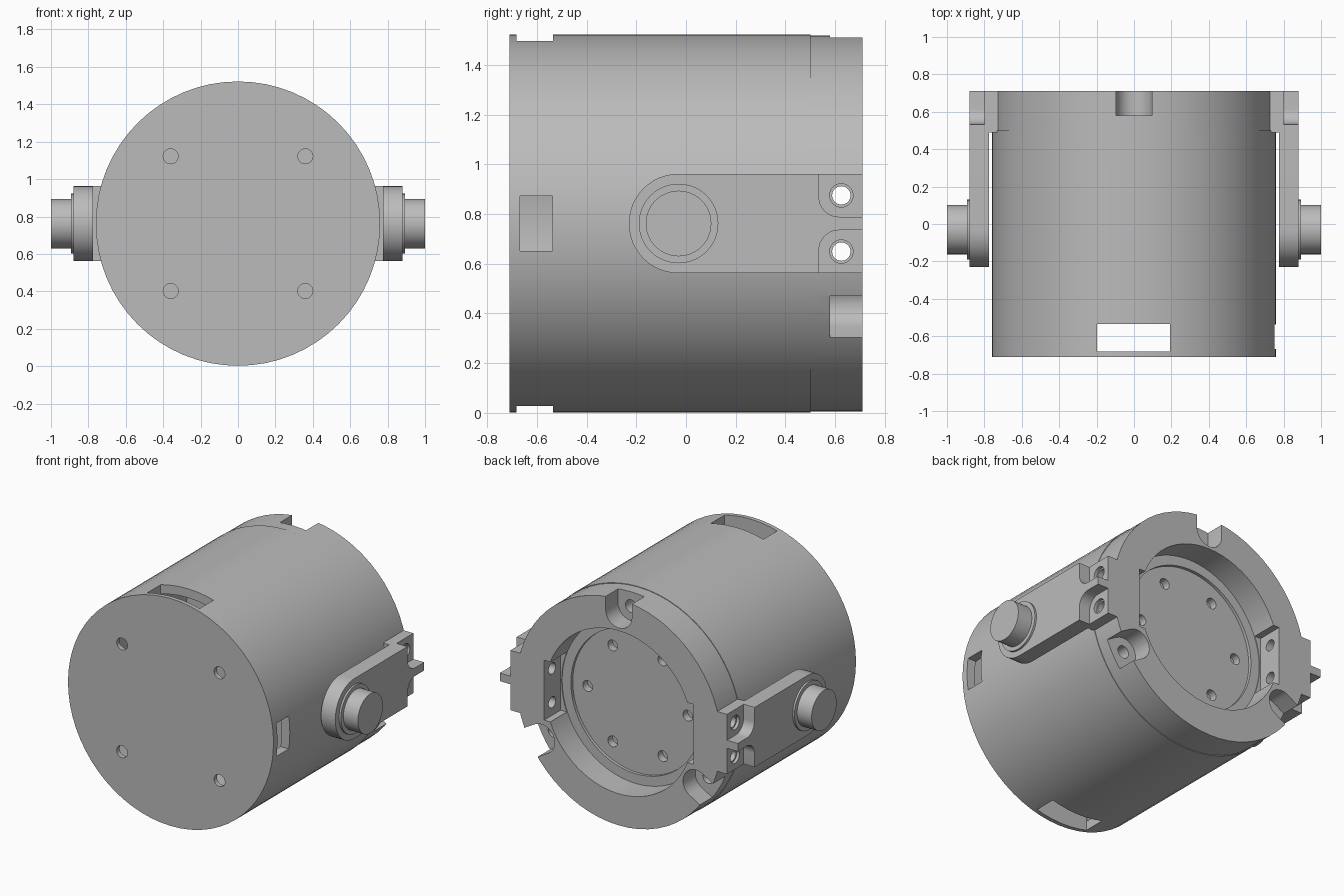
import bpy, bmesh, math
from math import cos, sin, pi, radians
from mathutils import Vector

if "Cube" in bpy.data.objects:
    bpy.data.objects.remove(bpy.data.objects["Cube"])

CZ = 0.762   # height of the drum axis
SEG = 64

grey = bpy.data.materials.new("plain grey")
grey.diffuse_color = (0.5, 0.5, 0.5, 1)
grey.use_nodes = True
grey.node_tree.nodes["Principled BSDF"].inputs["Base Color"].default_value = grey.diffuse_color


def finish(name, bm):
    bmesh.ops.remove_doubles(bm, verts=bm.verts, dist=1e-5)
    bmesh.ops.recalc_face_normals(bm, faces=bm.faces)
    me = bpy.data.meshes.new(name)
    bm.to_mesh(me)
    bm.free()
    ob = bpy.data.objects.new(name, me)
    bpy.context.collection.objects.link(ob)
    me.materials.append(grey)
    return ob


def lathe(name, profile):
    """Revolve (radius, y) points around the drum axis."""
    bm = bmesh.new()
    vs = [bm.verts.new((r, y, CZ)) for r, y in profile]
    es = [bm.edges.new(p) for p in zip(vs, vs[1:])]
    bmesh.ops.spin(bm, geom=vs + es, cent=(0, 0, CZ), axis=(0, 1, 0),
                   angle=2 * pi, steps=SEG, use_merge=True)
    return finish(name, bm)


def prism(name, pts, axis, lo, hi):
    """Extrude a 2D outline along an axis from lo to hi."""
    place = {'x': lambda a, b, t: (t, a, b), 'y': lambda a, b, t: (a, t, b),
             'z': lambda a, b, t: (a, b, t)}[axis]
    bm = bmesh.new()
    f = bm.faces.new([bm.verts.new(place(a, b, lo)) for a, b in pts])
    ext = bmesh.ops.extrude_face_region(bm, geom=[f])
    moved = [g for g in ext['geom'] if isinstance(g, bmesh.types.BMVert)]
    bmesh.ops.translate(bm, verts=moved, vec=Vector(place(0, 0, hi - lo)))
    return finish(name, bm)


def arc(a, b, r, start, end, n=16):
    return [(a + r * cos(radians(start + (end - start) * i / n)),
             b + r * sin(radians(start + (end - start) * i / n))) for i in range(n + 1)]


def circle(a, b, r, n=32):
    return arc(a, b, r, 0, 360, n)[:-1]


def rect(a0, a1, b0, b1):
    return [(a0, b0), (a1, b0), (a1, b1), (a0, b1)]


def activate(ob):
    bpy.ops.object.select_all(action='DESELECT')
    ob.select_set(True)
    bpy.context.view_layer.objects.active = ob


def cut(ob, *cutter):
    """Subtract a prism, then remove it."""
    c = prism("cutter", *cutter)
    c.hide_render = True
    m = ob.modifiers.new("cut", 'BOOLEAN')
    m.operation, m.solver, m.object = 'DIFFERENCE', 'EXACT', c
    activate(ob)
    bpy.ops.object.modifier_apply(modifier=m.name)
    bpy.data.objects.remove(c)


def mirror(ob):
    m = ob.modifiers.new("mirror", 'MIRROR')
    activate(ob)
    bpy.ops.object.modifier_apply(modifier=m.name)


# Hollow drum with closed front
drum = lathe("drum_shell", [(0, -.71), (.76, -.71), (.76, .5), (.70, .5), (.70, -.68), (0, -.68)])
cut(drum, rect(-.197, .193, -.682, -.535), 'z', -.2, 1.8)            # top and bottom slots
cut(drum, rect(-.668, -.538, CZ - .11, CZ + .11), 'x', .5, .9)       # right slot
for sx in (-1, 1):
    for sz in (-1, 1):
        cut(drum, circle(sx * .36, CZ + sz * .36, .04), 'y', -.8, -.6)

# Rear ring with recessed plate
ring = lathe("rear_ring", [(0, .51), (.48, .51), (.48, .53), (.545, .53), (.545, .71),
                           (.756, .71), (.756, .5), (.699, .5), (.699, .44), (0, .44)])
cut(ring, rect(-.552, .552, CZ - .2, CZ + .2), 'y', .535, .8)        # flat inner pads
for k in range(6):                                                   # plate bolt holes
    a = radians(60 * k)
    cut(ring, circle(.37 * cos(a), CZ + .37 * sin(a), .036), 'y', .46, .6)
for deg in (90, 210, 330):                                           # rim notches
    u = Vector((cos(radians(deg)), sin(radians(deg))))
    t = Vector((-u.y, u.x))
    c = Vector((0, CZ)) + u * .66
    slot = [c + u * .2 + t * -.097] + [c + u * p + t * q for p, q in arc(0, 0, .097, 270, 90)] \
        + [c + u * .2 + t * .097]
    cut(ring, [tuple(p) for p in slot], 'y', .58, .8)
    cut(ring, circle(c.x, c.y, .042), 'y', .48, .7)

# Side arms, with two screw pockets split by a rib
arm_shape = arc(-.03, CZ, .2, 90, 270, 24) + arc(.69, CZ - .18, .02, 270, 360, 4) \
    + arc(.69, CZ + .18, .02, 0, 90, 4)
arm = prism("side_arm", arm_shape, 'x', .775, .88)
foot = prism("arm_foot", rect(.49, .71, CZ - .2, CZ + .2), 'x', .69, .80)
for s in (-1, 1):
    pocket = [(.8, CZ + s * .3), (.52, CZ + s * .3), (.535, CZ + s * .18)]
    pocket += [(y, CZ + s * z) for y, z in arc(.615, .107, .08, 180, 270, 10)]
    pocket += [(.8, CZ + s * .027)]
    cut(arm, pocket, 'x', .70, .95)
    cut(foot, circle(.625, CZ + s * .113, .047), 'x', .78, .9)
    for ob in (foot, ring):
        cut(ob, circle(.625, CZ + s * .113, .037), 'x', -.95, .95)

# Pivot collar and pin
collar = prism("pivot_collar", circle(-.03, CZ, .16, 48), 'x', .86, .893)
pin = prism("pivot_pin", circle(-.03, CZ, .132, 48), 'x', .87, 1.0)

for ob in (arm, foot, collar, pin):
    mirror(ob)
for ob in (drum, ring, arm, foot, collar, pin):
    activate(ob)
    bpy.ops.object.shade_smooth_by_angle(angle=radians(30))
